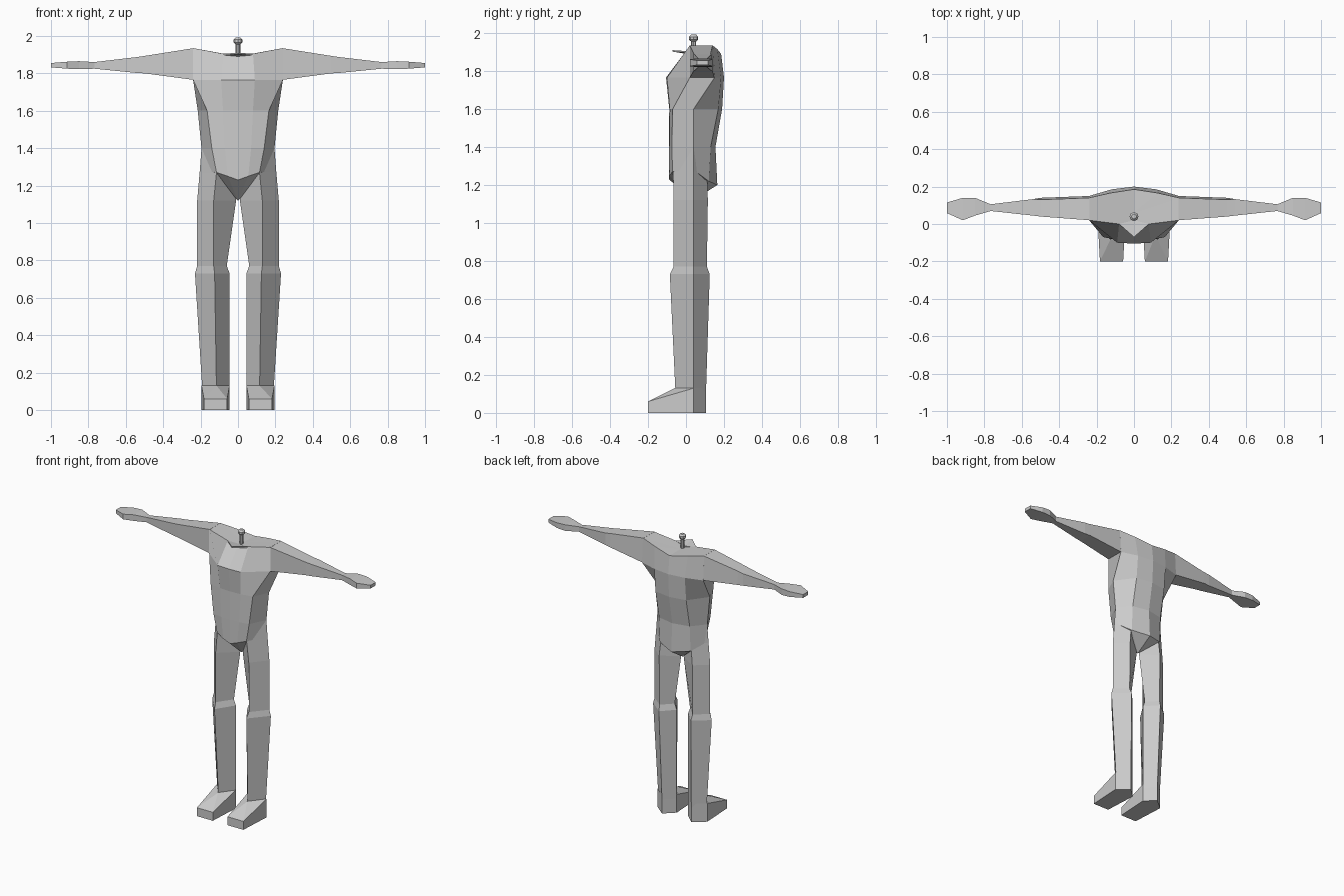
import bpy
import bmesh

default_cube = bpy.data.objects.get("Cube")
if default_cube:
    bpy.data.objects.remove(default_cube, do_unlink=True)


def make_material(name, colour):
    material = bpy.data.materials.new(name)
    material.use_nodes = True
    material.diffuse_color = colour
    material.node_tree.nodes["Principled BSDF"].inputs["Base Color"].default_value = colour
    return material


grey = make_material("plain grey", (0.6, 0.6, 0.6, 1))


def finish(name, bm, mirrored=True):
    """Turn a bmesh into a flat shaded object, mirrored across x when asked."""
    bmesh.ops.remove_doubles(bm, verts=bm.verts, dist=0.0005)
    bmesh.ops.recalc_face_normals(bm, faces=bm.faces)
    mesh = bpy.data.meshes.new(name)
    bm.to_mesh(mesh)
    bm.free()
    mesh.materials.append(grey)
    part = bpy.data.objects.new(name, mesh)
    bpy.context.collection.objects.link(part)
    if mirrored:
        mirror = part.modifiers.new("Mirror", "MIRROR")
        mirror.use_clip = True
        mirror.merge_threshold = 0.001
    return part


def loft(bm, sections, closed=True):
    """Skin neighbouring sections; return the vertex rows."""
    rows = [[bm.verts.new(point) for point in section] for section in sections]
    for low, high in zip(rows, rows[1:]):
        count = len(low)
        for i in range(count if closed else count - 1):
            j = (i + 1) % count
            bm.faces.new((low[i], low[j], high[j], high[i]))
    return rows


def fan(bm, row, tip):
    tip_vertex = bm.verts.new(tip)
    for first, second in zip(row, row[1:]):
        bm.faces.new((first, second, tip_vertex))


def lofted_part(name, sections):
    bm = bmesh.new()
    rows = loft(bm, sections)
    bm.faces.new(rows[0])
    bm.faces.new(rows[-1])
    return finish(name, bm)


# Torso: half sections from front centre round to back centre
hips = [(0, -.09, 1.23), (.055, -.088, 1.25), (.115, -.07, 1.27),
        (.2, .04, 1.28), (.12, .12, 1.22), (0, .165, 1.2)]
waist = [(x, y, 1.4) for x, y in
         [(0, -.09), (.07, -.088), (.14, -.075), (.195, .04), (.12, .13), (0, .155)]]
ribs = [(x, y, 1.6) for x, y in
        [(0, -.088), (.08, -.085), (.165, -.07), (.215, .04), (.12, .17), (0, .19)]]
chest = [(x, y, 1.765) for x, y in
         [(0, -.105), (.09, -.1), (.24, .02), (.24, .15), (.12, .185), (0, .2)]]
shoulders = [(0, 0, 1.89), (.08, 0, 1.905), (.24, .02, 1.935),
             (.24, .14, 1.935), (.13, .165, 1.915), (0, .185, 1.89)]
torso_mesh = bmesh.new()
torso_rows = loft(torso_mesh, [hips, waist, ribs, chest, shoulders], closed=False)
fan(torso_mesh, torso_rows[0], (0, .04, 1.12))
fan(torso_mesh, torso_rows[-1], (0, .06, 1.89))
finish("torso", torso_mesh)

# Collar: thin pointed flap at the throat
collar_mesh = bmesh.new()
collar_rows = loft(collar_mesh, [[(0, -.07, z + .005), (.08, 0, z), (0, .02, z - .01)]
                                 for z in (1.897, 1.905)])
for row in collar_rows:
    collar_mesh.faces.new(row)
finish("collar", collar_mesh)


def box_section(x, front, back, low, high, slope=0):
    """Four cornered section across an arm."""
    return [(x, front, low), (x, back, low), (x, back - slope, high), (x, front, high)]


# Arms taper from the shoulder to the wrist
lofted_part("arms", [
    box_section(.235, .02, .15, 1.765, 1.935, .01),
    box_section(.5, .04, .14, 1.8, 1.893, .01),
    box_section(.54, .045, .133, 1.802, 1.887),
    box_section(.77, .07, .105, 1.825, 1.86),
])

# Hands widen from the wrist, with a thumb bulge in front
lofted_part("hands", [
    box_section(.765, .07, .105, 1.825, 1.86),
    box_section(.85, .045, .14, 1.822, 1.865),
    box_section(.915, .02, .14, 1.825, 1.862),
    box_section(1, .058, .115, 1.832, 1.855),
])


def diamond(z, inner, ridge, outer, front, back):
    """Four cornered section across a leg, with ridges at front and back."""
    side = .04
    return [(ridge, front, z), (outer, side, z), (ridge, back, z), (inner, side, z)]


# Legs with a ledge at the knee
lofted_part("legs", [
    diamond(.1, .045, .115, .19, -.055, .105),
    diamond(.73, .045, .125, .23, -.085, .125),
    diamond(.77, .06, .13, .218, -.065, .11),
    diamond(1.12, .01, .13, .218, -.065, .115),
    diamond(1.27, .02, .115, .205, -.068, .11),
    diamond(1.4, .1, .13, .195, -.04, .1),
])

# Feet: wedge from the blunt toe up to the ankle
foot_mesh = bmesh.new()
for height in (0, .06):
    for x in (.058, .182):
        foot_mesh.verts.new((x, -.2, height))
for height in (0, .13):
    for x, y in ((.045, .04), (.195, .04), (.115, .105)):
        foot_mesh.verts.new((x, y, height))
foot_mesh.verts.new((.115, -.06, .13))
bmesh.ops.convex_hull(foot_mesh, input=foot_mesh.verts)
finish("feet", foot_mesh)

# Neck peg: short rod with a small knob
peg_mesh = bmesh.new()
peg_profile = [(.013, 1.87), (.013, 1.955), (.024, 1.965), (.024, 1.98), (.013, 1.992)]
previous = None
for radius, height in peg_profile:
    ring = bmesh.ops.create_circle(peg_mesh, segments=8, radius=radius)["verts"]
    bmesh.ops.translate(peg_mesh, verts=ring, vec=(0, .04, height))
    if previous:
        for i in range(len(ring)):
            peg_mesh.faces.new((previous[i - 1], previous[i], ring[i], ring[i - 1]))
    previous = ring
peg_mesh.faces.new(previous)
finish("neck_peg", peg_mesh, mirrored=False)
